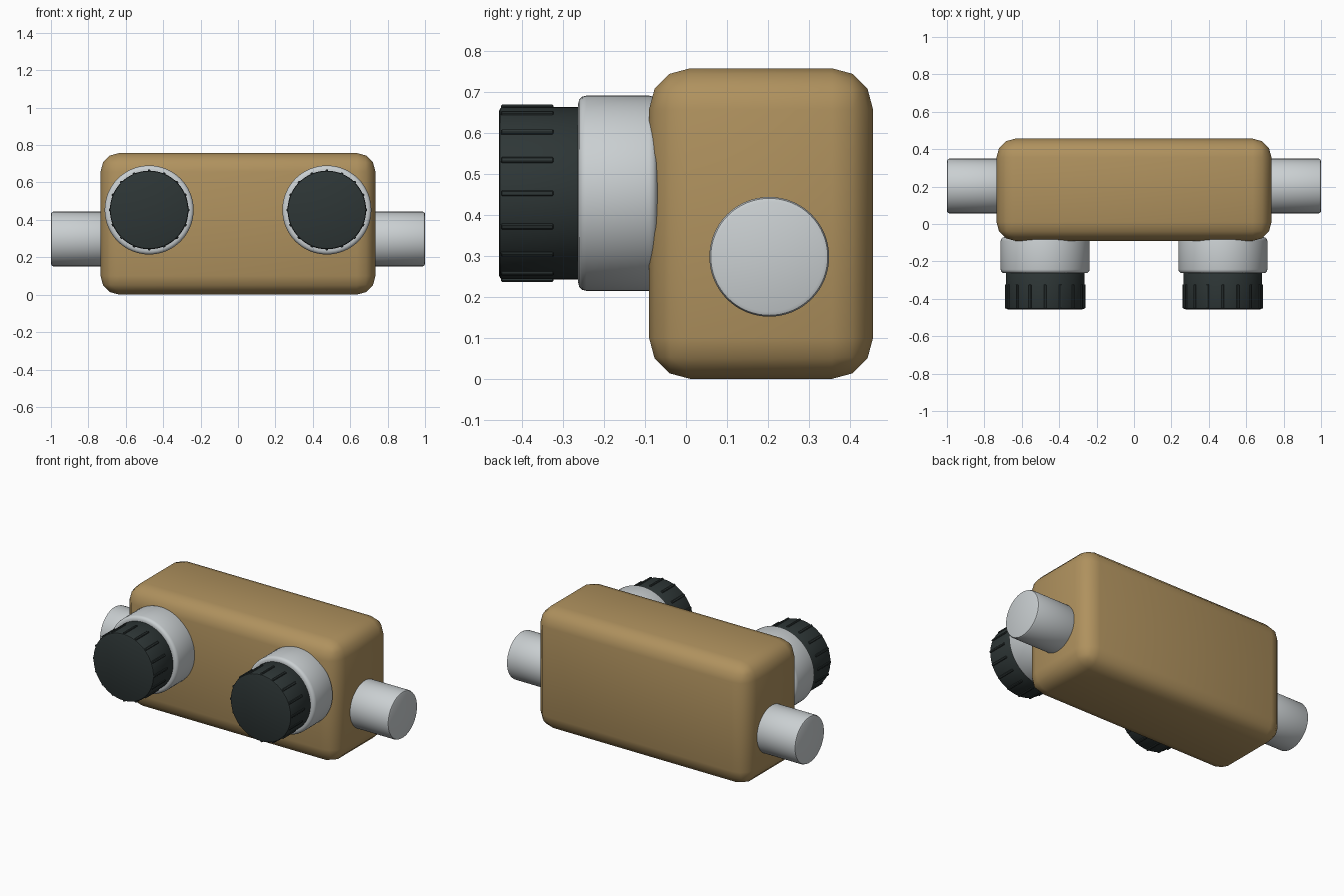
import bpy, math
from mathutils import Matrix, Vector

cube = bpy.data.objects.get("Cube")
if cube:
    bpy.data.objects.remove(cube, do_unlink=True)


def material(name, rgb, rough):
    m = bpy.data.materials.new(name)
    m.use_nodes = True
    m.diffuse_color = (*rgb, 1)
    shader = m.node_tree.nodes["Principled BSDF"]
    shader.inputs["Base Color"].default_value = (*rgb, 1)
    shader.inputs["Roughness"].default_value = rough
    return m


brass = material("brass tan", (0.43, 0.285, 0.112), 0.5)
metal = material("light grey metal", (0.59, 0.625, 0.64), 0.4)
rubber = material("dark rubber", (0.027, 0.037, 0.037), 0.6)


def finish(name, mat, bevel, segments, angle=35):
    ob = bpy.context.object
    ob.name = ob.data.name = name
    ob.data.materials.append(mat)
    bpy.ops.object.transform_apply(location=False, rotation=True, scale=True)
    if bevel:
        mod = ob.modifiers.new("rounded edges", "BEVEL")
        mod.width, mod.segments = bevel, segments
        mod.limit_method = "ANGLE"
        bpy.ops.object.modifier_apply(modifier=mod.name)
    bpy.ops.object.shade_smooth_by_angle(angle=math.radians(angle))
    return ob


def box(name, centre, size, mat, bevel=0, segments=1, angle=35):
    bpy.ops.mesh.primitive_cube_add(size=1, location=centre)
    bpy.context.object.scale = size
    return finish(name, mat, bevel, segments, angle)


def rod(name, start, end, radius, mat, bevel, segments=2):
    a, b = Vector(start), Vector(end)
    bpy.ops.mesh.primitive_cylinder_add(
        vertices=64, radius=radius, depth=(b - a).length, location=(a + b) / 2,
        rotation=(b - a).to_track_quat("Z", "Y").to_euler())
    return finish(name, mat, bevel, segments)


# Rounded main housing
box("housing", (0, 0.183, 0.379), (1.47, 0.546, 0.757), brass, 0.1, 3)

RIBS = 16
KNOB_Z = 0.453
for side, s in (("left", 1), ("right", -1)):
    # Side pipe stub
    rod(side + "_pipe", (s * 0.7, 0.203, 0.298), (s, 0.203, 0.298), 0.146, metal, 0.012)

    # Collar and knob on the front
    x = s * 0.475
    rod(side + "_collar", (x, -0.07, KNOB_Z), (x, -0.263, KNOB_Z), 0.238, metal, 0.02, 3)
    knob = rod(side + "_knob", (x, -0.24, KNOB_Z), (x, -0.456, KNOB_Z), 0.21, rubber, 0.01)

    # Grip ribs around the knob
    ribs = []
    for i in range(RIBS):
        turn = Matrix.Rotation(math.tau * i / RIBS, 4, "Y")
        rib = box("rib", (0, 0, 0), (0.014, 0.128, 0.02), rubber, 0.003)
        rib.matrix_world = (Matrix.Translation((x, -0.387, KNOB_Z)) @ turn
                            @ Matrix.Translation((0, 0, 0.206)))
        ribs.append(rib)
    bpy.ops.object.select_all(action="DESELECT")
    for rib in ribs:
        rib.select_set(True)
    bpy.context.view_layer.objects.active = ribs[0]
    bpy.ops.object.join()
    ribs[0].name = side + "_knob_ribs"
    bpy.ops.object.select_all(action="DESELECT")
